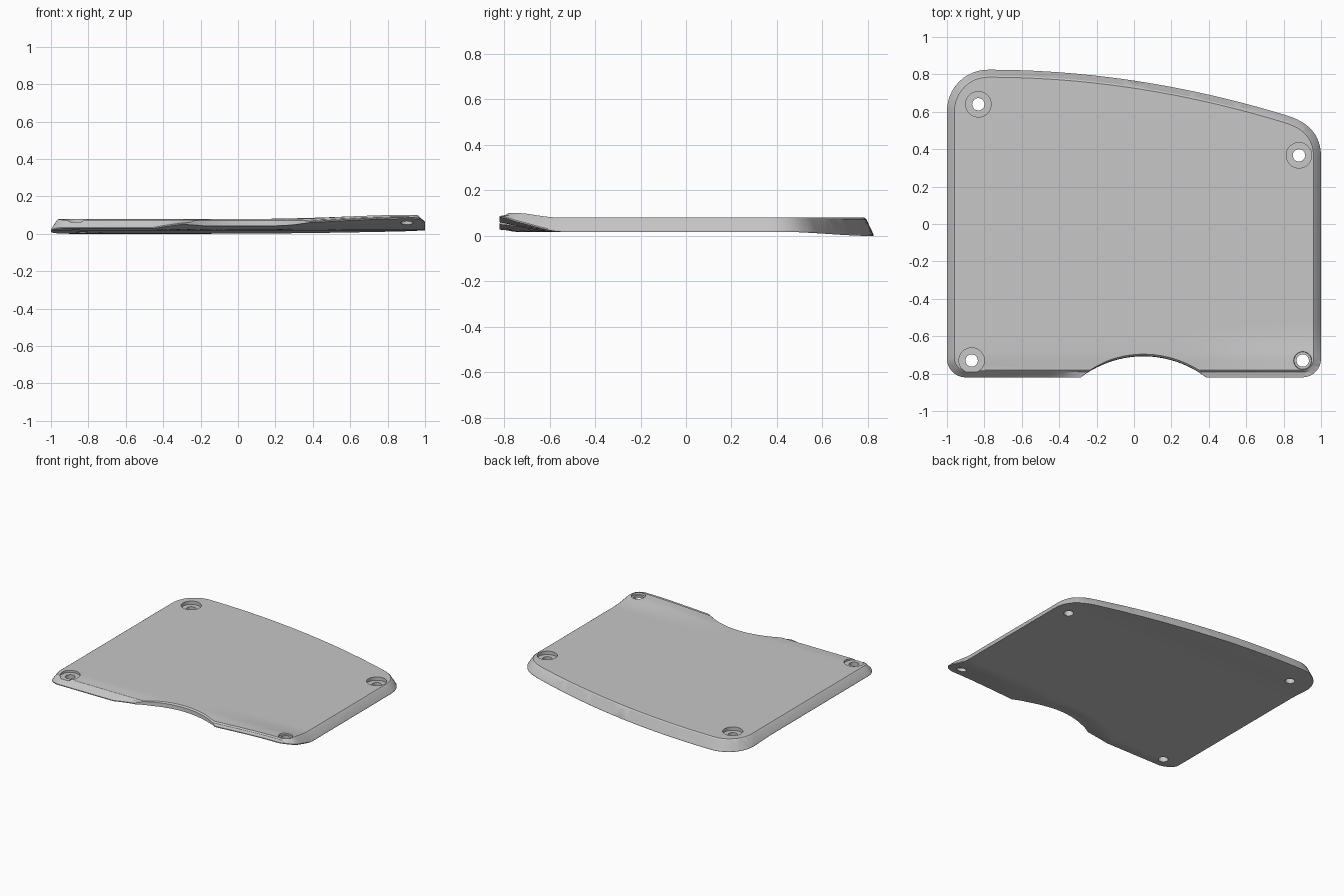
import bpy, bmesh, math
from mathutils import Vector

if "Cube" in bpy.data.objects:
    bpy.data.objects.remove(bpy.data.objects["Cube"], do_unlink=True)

grey = bpy.data.materials.new("light grey")
grey.use_nodes = True
COLOUR = (0.57, 0.57, 0.57, 1)
grey.diffuse_color = COLOUR
grey.node_tree.nodes["Principled BSDF"].inputs["Base Color"].default_value = COLOUR

NOTCH = Vector((0.05, -1.258))


def smooth(t):
    t = min(max(t, 0), 1)
    return t * t * (3 - 2 * t)


def arc(cx, cy, r, start, end, n=12):
    angles = [math.radians(start + (end - start) * i / n) for i in range(n + 1)]
    return [Vector((cx + r * math.cos(a), cy + r * math.sin(a))) for a in angles]


def back_edge(x):
    return 0.825 - 0.096 * (x + 0.78) ** 2


def inset(points, d):
    """Offset a counter-clockwise outline inwards."""
    result = []
    for i, p in enumerate(points):
        a = (p - points[i - 1]).normalized()
        b = (points[(i + 1) % len(points)] - p).normalized()
        n = Vector((-a.y - b.y, a.x + b.x)).normalized()
        result.append(p + n * d / max(n.dot(Vector((-a.y, a.x))), 0.5))
    return result


# Outline: front corners, right back corner, curved back, left back corner
outline = arc(-0.9, -0.72, 0.1, 180, 270) + arc(0.9, -0.72, 0.1, 270, 360)
corner_start, corner_mid = Vector((1, 0.36)), Vector((1, 0.524))
corner_end = Vector((0.82, back_edge(0.82)))
for i in range(13):
    t = i / 12
    outline.append(corner_start * (1 - t) ** 2 + corner_mid * 2 * t * (1 - t) + corner_end * t * t)
for i in range(1, 20):
    x = 0.82 - 1.6 * i / 20
    outline.append(Vector((x, back_edge(x))))
outline += arc(-0.78, 0.605, 0.22, 90, 180)

# Plate: stacked outline rings with sloping sides
bm = bmesh.new()
rings = []
for d, z in [(0, 0.018), (0, 0.024), (0.032, 0.074), (0.04, 0.08)]:
    rings.append([bm.verts.new((p.x, p.y, z)) for p in inset(outline, d)])
count = len(outline)
for low, high in zip(rings, rings[1:]):
    for i in range(count):
        j = (i + 1) % count
        bm.faces.new((low[i], low[j], high[j], high[i]))
bm.faces.new(rings[-1])
bm.faces.new(rings[0][::-1])

# Slice the plate so that it can bend
cuts = [((0, -0.79 + 0.03 * i, 0), (0, 1, 0)) for i in range(11)]
cuts += [((0, 0.44 + 0.06 * i, 0), (0, 1, 0)) for i in range(6)]
cuts += [((-0.45 + 0.075 * i, 0, 0), (1, 0, 0)) for i in range(19)]
for co, no in cuts:
    bmesh.ops.bisect_plane(bm, geom=bm.verts[:] + bm.edges[:] + bm.faces[:],
                           dist=1e-5, plane_co=co, plane_no=no)

# Curl the right front corner up, thin the front edge, let the lower back edge droop
for v in bm.verts:
    x, y, z = v.co
    low = 1 - smooth((z - 0.024) / 0.05)
    front = smooth((-y - 0.54) / 0.28)
    notch = smooth((0.68 - (v.co.xy - NOTCH).length) / 0.13)
    thin = 0.024 * max(notch, front * smooth(x / 0.4)) + 0.01 * smooth((-0.74 - y) / 0.08)
    v.co.z += front * smooth((x - 0.1) / 0.8) * 0.029 + thin * low
    v.co.z -= 0.006 * (1 - low) * smooth((-0.7 - y) / 0.08)
    v.co.z -= 0.018 * low * smooth((y - 0.42) / 0.4)
bmesh.ops.recalc_face_normals(bm, faces=bm.faces)
mesh = bpy.data.meshes.new("cover_plate")
bm.to_mesh(mesh)
bm.free()
plate = bpy.data.objects.new("cover_plate", mesh)
bpy.context.collection.objects.link(plate)
mesh.materials.append(grey)


def cut(x, y, z_low, z_high, r_low, r_high, sides):
    """Remove a round cutter from the plate."""
    bpy.ops.mesh.primitive_cone_add(vertices=sides, radius1=r_low, radius2=r_high,
                                    depth=z_high - z_low, location=(x, y, (z_low + z_high) / 2))
    cutter = bpy.context.object
    cutter.name = "cutter"
    cutter.hide_render = True
    cutter.data.materials.append(grey)
    mod = plate.modifiers.new("cut", "BOOLEAN")
    mod.operation, mod.solver, mod.object = "DIFFERENCE", "EXACT", cutter
    bpy.context.view_layer.objects.active = plate
    bpy.ops.object.modifier_apply(modifier=mod.name)
    bpy.data.objects.remove(cutter, do_unlink=True)


# Curved notch in the front edge, with a rounded upper rim
cut(NOTCH.x, NOTCH.y, -0.1, 0.2, 0.54, 0.562, 160)
cut(NOTCH.x, NOTCH.y, 0.066, 0.126, 0.548, 0.608, 160)

# Recessed screw holes: floor height, floor radius, rim radius
for x, y, floor, r_floor, r_rim in [(-0.832, 0.64, 0.055, 0.068, 0.068),
                                    (0.882, 0.367, 0.055, 0.068, 0.068),
                                    (-0.868, -0.73, 0.064, 0.068, 0.068),
                                    (0.902, -0.73, 0.086, 0.046, 0.056)]:
    cut(x, y, floor, floor + 0.06, r_floor, r_rim, 40)
    cut(x, y, -0.1, 0.2, 0.033, 0.033, 32)

bpy.ops.object.select_all(action="DESELECT")
plate.select_set(True)
bpy.context.view_layer.objects.active = plate
bpy.ops.object.shade_smooth_by_angle(angle=math.radians(25))
